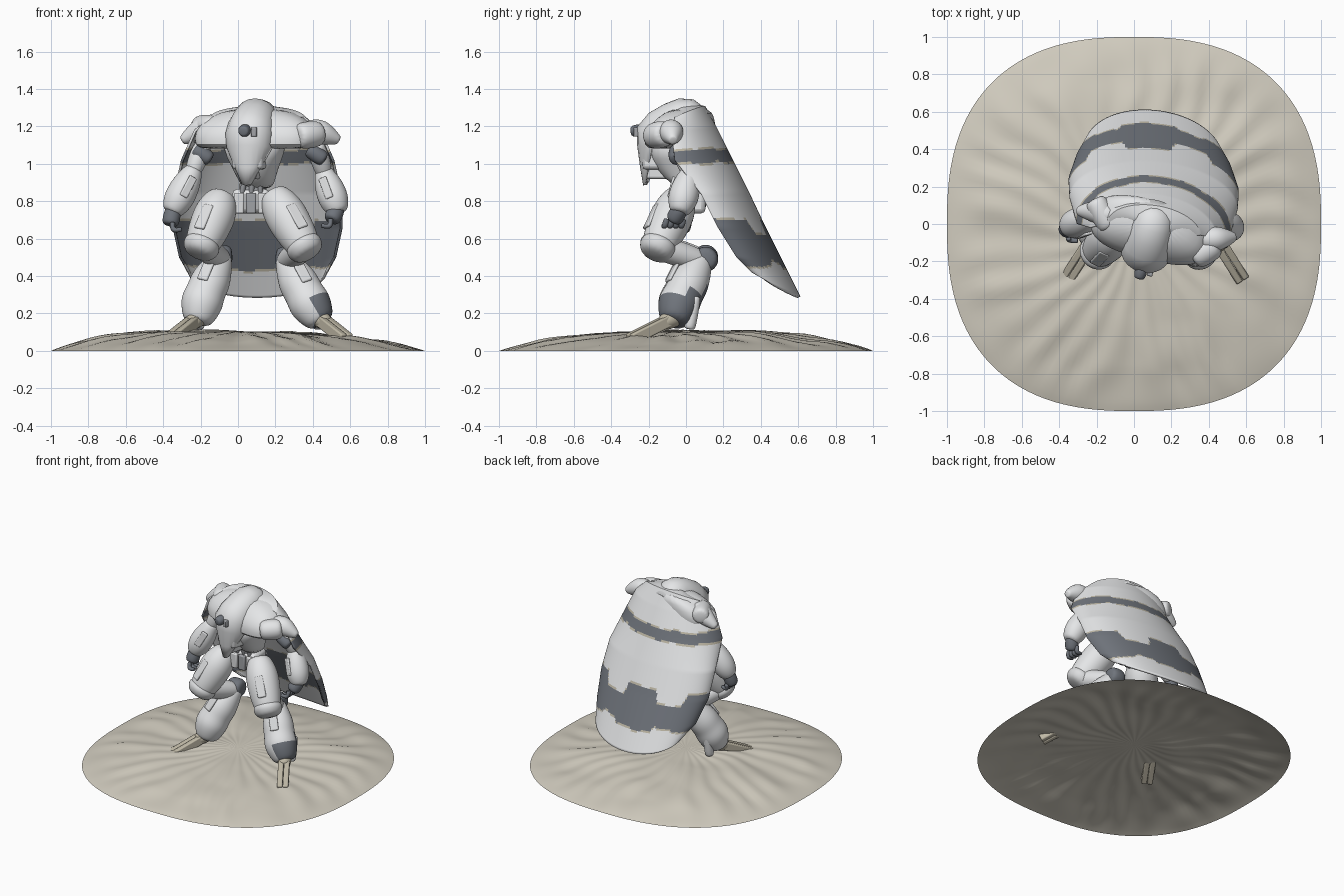
import bpy, bmesh, math
from mathutils import Vector, Matrix, noise

if "Cube" in bpy.data.objects:
    bpy.data.objects.remove(bpy.data.objects["Cube"])


def material(name, r, g, b):
    m = bpy.data.materials.new(name)
    m.use_nodes = True
    m.diffuse_color = (r, g, b, 1)
    m.node_tree.nodes["Principled BSDF"].inputs["Base Color"].default_value = (r, g, b, 1)
    return m


WHITE = material("armour white", .8, .81, .82)
PANEL = material("panel grey", .72, .73, .74)
SLATE = material("slate grey", .16, .175, .2)
JOINT = material("joint grey", .35, .36, .38)
SAND = material("sand", .64, .605, .52)
TRIM = material("trim tan", .52, .48, .38)

# The upper body is turned slightly about the vertical axis
BODY = Matrix.Translation((.1, 0, 0)) @ Matrix.Rotation(math.radians(-14), 4, "Z")


def finish(name, bm, mats, sub=0, bevel=0, thick=0, angle=40):
    bmesh.ops.recalc_face_normals(bm, faces=bm.faces[:])
    mesh = bpy.data.meshes.new(name)
    bm.to_mesh(mesh)
    bm.free()
    for m in mats:
        mesh.materials.append(m)
    mesh.shade_smooth()
    mesh.set_sharp_from_angle(angle=math.radians(angle))
    ob = bpy.data.objects.new(name, mesh)
    bpy.context.collection.objects.link(ob)
    if thick:
        ob.modifiers.new("Thickness", "SOLIDIFY").thickness = thick
    if bevel:
        mod = ob.modifiers.new("Bevel", "BEVEL")
        mod.width, mod.segments = bevel, 2
    if sub:
        mod = ob.modifiers.new("Smooth", "SUBSURF")
        mod.levels = mod.render_levels = sub


def skin(bm, rows, closed=True, caps=True):
    rings = [[bm.verts.new(p) for p in row] for row in rows]
    n = len(rings[0])
    for a, b in zip(rings, rings[1:]):
        for i in range(n if closed else n - 1):
            j = (i + 1) % n
            bm.faces.new((a[i], a[j], b[j], b[i]))
    if caps:
        bm.faces.new(rings[0])
        bm.faces.new(rings[-1])


def tube(name, path, mat, paint=None, sides=14):
    """Round limb through (x, y, z, radius) points with domed ends."""
    pts = [(Vector(p[:3]), p[3]) for p in path]
    for end, nxt in ((0, 1), (-1, -2)):
        p, r = pts[end]
        d = (p - pts[nxt][0]).normalized()
        cap = (p + d * r * .45, r * .72)
        pts.insert(0, cap) if end == 0 else pts.append(cap)
    rows = []
    for i, (p, r) in enumerate(pts):
        t = (pts[min(i + 1, len(pts) - 1)][0] - pts[max(i - 1, 0)][0]).normalized()
        u = t.cross(Vector((.1, 1, .05))).normalized()
        v = t.cross(u)
        turns = [math.tau * k / sides for k in range(sides)]
        rows.append([p + (u * math.cos(a) + v * math.sin(a)) * r for a in turns])
    bm = bmesh.new()
    skin(bm, rows)
    bmesh.ops.recalc_face_normals(bm, faces=bm.faces[:])
    if paint:
        for f in bm.faces:
            f.material_index = int(paint(f))
    finish(name, bm, [mat, SLATE], sub=2, angle=180)


def box(name, centre, size, mat, rot=Matrix(), bevel=.012):
    bm = bmesh.new()
    bmesh.ops.create_cube(bm, size=1)
    bm.transform(Matrix.Translation(centre) @ rot.to_4x4() @ Matrix.Diagonal((*size, 1)))
    finish(name, bm, [mat], bevel=bevel)


def facing(normal, along):
    """Rotation whose y runs along a direction and whose z leans to a normal."""
    y = Vector(along).normalized()
    x = y.cross(Vector(normal)).normalized()
    return Matrix((x, y, x.cross(y))).transposed()


def body(x, y, z):
    return BODY @ Vector((x, y, z))


# Ground: an open rippled dune sheet with a rounded-square outline
bm = bmesh.new()
rows = []
for k in range(1, 45):
    r, row = k / 44, []
    for i in range(168):
        a = math.tau * i / 168
        c, s = math.cos(a), math.sin(a)
        edge = (abs(c) ** 2.5 + abs(s) ** 2.5) ** (-1 / 2.5)
        x, y = c * edge * r, s * edge * r
        ripple = math.sin(26 * a + 5 * noise.noise((2 * x, 2 * y, 0)) + 3 * r)
        bump = .008 * ripple * r + .016 * noise.noise((4 * x, 4 * y, 1))
        z = .106 * (1 - r ** 2.6) ** .9 * (1 - .15 * x + .06 * y) + bump * min(1, 5 * (1 - r))
        row.append((x, y, max(z, 0)))
    rows.append(row)
skin(bm, rows, caps=False)
bmesh.ops.holes_fill(bm, edges=[e for e in bm.edges if e.is_boundary and e.verts[0].co.length < .2])
finish("sand_ground", bm, [SAND], angle=180)

# Cape: rows of centre height, centre depth, edge height, edge depth, half width
CAPE = [(1.32, .0, 1.26, -.04, .1), (1.31, .1, 1.25, -.03, .25), (1.2, .16, 1.18, -.05, .34),
        (1.04, .24, 1.02, -.03, .41), (.85, .335, .84, .11, .45), (.66, .425, .66, .2, .455),
        (.47, .52, .5, .3, .42), (.29, .61, .42, .38, .37)]
bm = bmesh.new()
rows = []
for k in range(99):
    i = min(k // 14, 6)
    zc, yc, ze, ye, w = Vector(CAPE[i]).lerp(Vector(CAPE[i + 1]), k / 14 - i)
    row = []
    for j in range(101):
        a = math.pi * (j / 100 - .5)
        s, c = math.sin(a), math.cos(a)
        row.append((.105 + w * s, ye + (yc - ye) * c - .03 * s, ze + (zc - ze) * c))
    rows.append(row)
skin(bm, rows, closed=False, caps=False)


def step(u, at):
    return min(1, max(0, (u - at) / .06 + .5))


for f in bm.faces:
    p = f.calc_center_median()
    u, wave = abs(p.x - .08) / .44, .006 * math.sin(30 * p.x)
    top = .63 + .08 * (1 - step(u, .29) + step(u, .74))
    low = .43 + .04 * (step(u, .35) - .6 * step(u, .65))
    for lo, hi in ((1.0, 1.085), (low, top)):
        d = min(p.z + wave - lo, hi - p.z - wave)
        if d > 0:
            f.material_index = 1 if d > .01 else 2
finish("cape", bm, [WHITE, SLATE, TRIM], thick=.014)


# Torso pieces: rows of height, depth, half width, half depth
def trunk(name, rings, power):
    bm, rows = bmesh.new(), []
    for z, y, rx, ry in rings:
        row = []
        for i in range(28):
            c, s = math.cos(math.tau * i / 28), math.sin(math.tau * i / 28)
            row.append(body(math.copysign(rx * abs(c) ** power, c),
                            y + math.copysign(ry * abs(s) ** power, s), z))
        rows.append(row)
    skin(bm, rows)
    finish(name, bm, [WHITE], sub=1, angle=50)


trunk("chest", [(.86, .03, .08, .07), (.93, -.01, .1, .11), (1.02, -.05, .14, .14), (1.15, -.05, .2, .14)], .8)
trunk("shoulder_mantle", [(1.08, -.04, .27, .12), (1.09, -.04, .33, .16), (1.18, -.03, .33, .16),
                          (1.25, 0, .27, .13), (1.3, .03, .13, .09)], .7)

# Hood and face plate: one bent shell of depth, height, half width
HOOD = [(.13, 1.28, .09), (.04, 1.345, .1), (-.04, 1.35, .105), (-.12, 1.32, .11), (-.2, 1.275, .115),
        (-.265, 1.2, .12), (-.265, 1.1, .115), (-.25, .98, .075), (-.235, .885, .03)]
bm, rows = bmesh.new(), []
for y, z, w in HOOD:
    inward = (Vector((0, 0, 1.06)) - Vector((0, y, z))).normalized()
    row = []
    for k in range(-5, 6):
        a = k * .3
        row.append(body(*(Vector((w * 1.1 * math.sin(a), y, z)) + inward * w * (1 - math.cos(a)))))
    rows.append(row)
skin(bm, rows, closed=False, caps=False)
finish("hood", bm, [WHITE], thick=.02, angle=50)
box("face_core", body(0, -.13, 1.08), (.17, .19, .22), WHITE, BODY.to_3x3(), .02)
box("chin", body(0, -.15, .97), (.09, .12, .1), PANEL, BODY.to_3x3())
tube("eye_lens", [(*body(0, -.25, 1.18), .036), (*body(0, -.29, 1.175), .032)], SLATE)
box("brow_vent", body(.05, -.26, 1.17), (.03, .03, .05), JOINT, BODY.to_3x3(), .006)

# Waist and pelvis
tube("waist", [(.08, .04, .78, .08), (.08, .03, .92, .075)], JOINT)
box("pelvis", (.07, .03, .8), (.2, .15, .13), WHITE, bevel=.025)
for i in (-1, 0, 1):
    box("belt_block", (.07 + .065 * i, -.05, .79), (.055, .03, .11), PANEL if i else JOINT, bevel=.008)
    tube("waist_cable", [(.07 + .05 * i, -.03, .84, .015), (.08 + .04 * i, -.05, .93, .015)], JOINT)

# Shoulder pads
tube("right_shoulder_pad", [(-.12, .04, 1.21, .06), (-.19, .07, 1.19, .075), (-.29, .07, 1.13, .03)], WHITE)
tube("left_shoulder_pad", [(.38, -.08, 1.18, .06), (.45, -.08, 1.17, .075), (.53, -.07, 1.13, .03)], WHITE)
tube("right_shoulder_cap", [(-.2, .11, 1.2, .065), (-.14, .0, 1.2, .065)], WHITE)
tube("left_shoulder_cap", [(.34, -.17, 1.15, .075), (.42, -.12, 1.16, .075)], WHITE)


# Arms: shoulder, elbow, wrist and hand positions
def arm(side, shoulder, elbow, wrist, hand, out):
    sh, el, wr, ha = map(Vector, (shoulder, elbow, wrist, hand))
    tube(side + "_upper_arm", [(*sh, .05), (*sh.lerp(el, .5), .055), (*el, .045)], WHITE)
    tube(side + "_shoulder_joint", [(*(sh + Vector((k * .03, -.02, -.04 - k * .02))), .045) for k in (-1, 1)], SLATE)
    tube(side + "_forearm", [(*el, .055), (*el.lerp(wr, .35), .08), (*el.lerp(wr, .75), .085), (*wr, .065)], WHITE)
    n = Vector((out * -.3, -1, .1)).normalized()
    box(side + "_forearm_panel", el.lerp(wr, .45) + n * .076, (.045, .12, .016), PANEL,
        facing(n, wr - el), .007)
    tube(side + "_palm", [(*wr, .045), (*ha, .05)], SLATE)
    for k in range(4):
        root = ha + Vector((-out * .01, .045 - .03 * k, -.01))
        curl = root + Vector((-out * .045, -.015, -.03))
        tube(side + "_finger", [(*root, .018), (*(root + Vector((0, -.01, -.04))), .018), (*curl, .014)], SLATE, sides=8)


arm("right", (-.19, .05, 1.09), (-.24, .03, .96), (-.345, -.01, .76), (-.36, -.03, .69), -1)
arm("left", (.42, -.03, 1.09), (.46, .02, .95), (.53, -.03, .76), (.505, -.06, .71), 1)


# Legs: folded back at the knee, then forward from the hock to the ankle
def leg(side, hip, knee, hock, calf, cuff, ankle, toe, out, paint=None):
    hi, kn, ho, ca, cu, an, to = map(Vector, (hip, knee, hock, calf, cuff, ankle, toe))
    tube(side + "_thigh", [(*hi, .09), (*hi.lerp(kn, .25), .118), (*hi.lerp(kn, .6), .115), (*kn, .095)], WHITE)
    tube(side + "_knee_rim", [(*hi.lerp(kn, .97), .105), (*hi.lerp(kn, 1.06), .1)], PANEL)
    n = Vector((out * .45, -1, .2)).normalized()
    box(side + "_thigh_panel", hi.lerp(kn, .45) + n * .112, (.06, .15, .018), PANEL, facing(n, kn - hi), .008)
    tube(side + "_knee_link", [(*kn, .07), (*kn.lerp(ho, .6), .07), (*ho, .06)], WHITE)
    tube(side + "_hock", [(*(ho + Vector((k * .03, .025, .01))), .07) for k in (-1, 1)], SLATE)
    tube(side + "_shin", [(*ho, .068), (*ca, .115), (*ca.lerp(cu, .5), .105), (*cu, .122), (*an, .092)], WHITE, paint)
    n = Vector((out * .3, -1, .5)).normalized()
    box(side + "_shin_panel", ca + n * .108, (.06, .11, .018), PANEL, facing(n, cu - ca), .008)
    tube(side + "_ankle", [(*an, .055), (*an.lerp(to, .25), .045)], TRIM)
    tube(side + "_heel", [(*(an + Vector((0, .11, .1))), .03), (*(an + Vector((0, .08, -.05))), .035)], WHITE)
    # Split toe slab sloping down into the sand
    turn = facing((0, 0, 1), to - an)
    for k in (-1, 1):
        box(side + "_toe", an.lerp(to, .55) + turn @ Vector((.02 * k, 0, 0)),
            (.038, (to - an).length * .95, .06), TRIM, turn, .008)


leg("right", (-.09, -.03, .81), (-.195, -.15, .56), (-.09, .08, .49), (-.145, .02, .38),
    (-.195, -.04, .26), (-.21, -.06, .18), (-.35, -.28, .07), -1)
leg("left", (.2, -.03, .82), (.355, -.15, .555), (.26, .08, .48), (.32, .02, .37),
    (.385, -.04, .25), (.43, -.06, .18), (.575, -.29, .065), 1,
    lambda f: f.calc_center_median().z < .33 and f.normal.x > .1)
